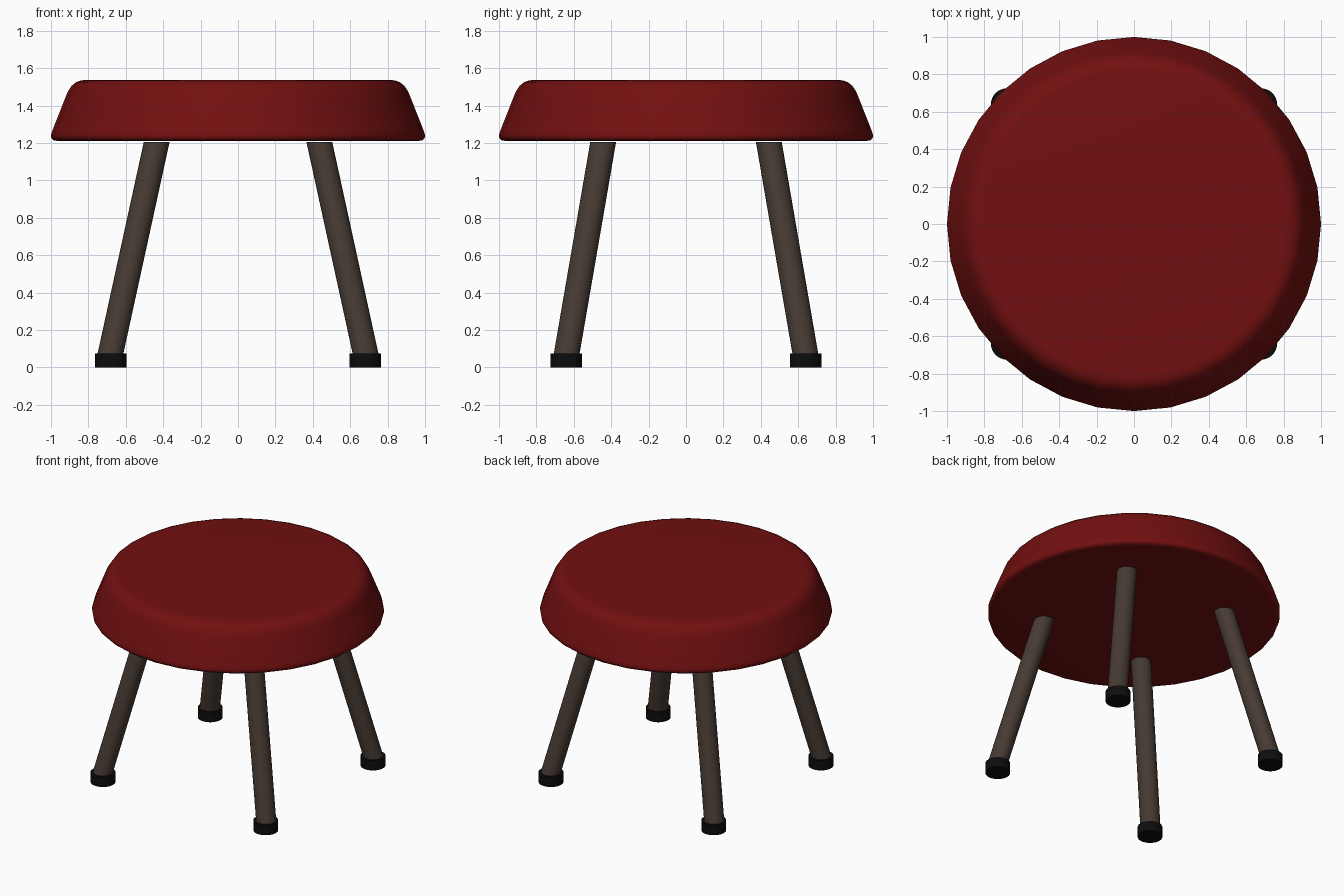
import bpy, bmesh, math
from mathutils import Vector

cube = bpy.data.objects.get("Cube")
if cube:
    bpy.data.objects.remove(cube, do_unlink=True)


def material(name, color):
    m = bpy.data.materials.new(name)
    m.use_nodes = True
    m.diffuse_color = (*color, 1)
    bsdf = m.node_tree.nodes["Principled BSDF"]
    bsdf.inputs["Base Color"].default_value = (*color, 1)
    bsdf.inputs["Roughness"].default_value = 0.6
    return m


RED = material("red_cushion", (0.17, 0.005, 0.005))
BROWN = material("brown_wood", (0.062, 0.043, 0.033))
BLACK = material("black_rubber", (0.004, 0.004, 0.004))


def loft(name, rings, sides, mat, angle):
    """Capped stack of horizontal circles, each given as (centre, radius)."""
    bm = bmesh.new()
    loops = []
    for centre, r in rings:
        loops.append([bm.verts.new(Vector(centre) + Vector((
            r * math.cos(math.tau * i / sides),
            r * math.sin(math.tau * i / sides), 0))) for i in range(sides)])
    for low, high in zip(loops, loops[1:]):
        for i in range(sides):
            j = (i + 1) % sides
            bm.faces.new((low[i], low[j], high[j], high[i]))
    bm.faces.new(loops[0][::-1])
    bm.faces.new(loops[-1])
    mesh = bpy.data.meshes.new(name)
    bm.to_mesh(mesh)
    bm.free()
    mesh.materials.append(mat)
    obj = bpy.data.objects.new(name, mesh)
    bpy.context.collection.objects.link(obj)
    bpy.ops.object.select_all(action="DESELECT")
    obj.select_set(True)
    bpy.context.view_layer.objects.active = obj
    bpy.ops.object.shade_smooth_by_angle(angle=math.radians(angle))


# Round cushion with a flared side and rolled edges
profile = [(0.96, 1.21), (0.985, 1.214), (0.998, 1.225), (1.0, 1.242),
           (0.993, 1.265), (0.92, 1.45), (0.908, 1.478), (0.89, 1.505),
           (0.865, 1.525), (0.84, 1.534), (0.81, 1.537)]
loft("seat", [((0, 0, z), r) for r, z in profile], 32, RED, 60)

# Four splayed legs, cut level at both ends, each in a rubber foot
for depth, sy in (("front", -1), ("back", 1)):
    for side, sx in (("right", -1), ("left", 1)):
        loft(f"{depth}_{side}_leg",
             [((sx * 0.687, sy * 0.642, 0.05), 0.069),
              ((sx * 0.435, sy * 0.443, 1.204), 0.069)], 32, BROWN, 40)
        loft(f"{depth}_{side}_foot",
             [((sx * 0.68, sy * 0.64, 0), 0.085),
              ((sx * 0.68, sy * 0.64, 0.075), 0.085)], 32, BLACK, 40)
